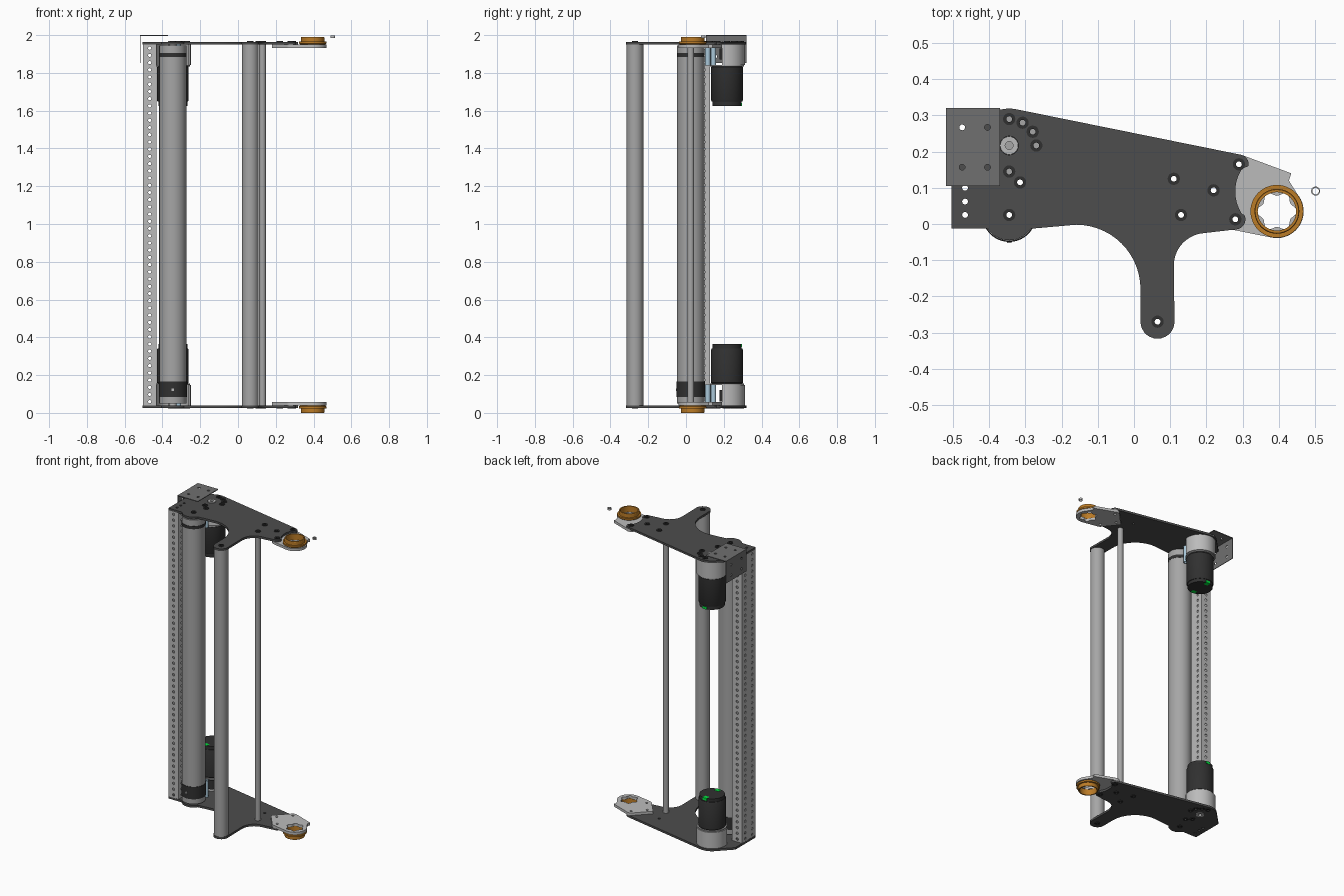
import bpy, bmesh, math
from mathutils import Vector

if "Cube" in bpy.data.objects:
    bpy.data.objects.remove(bpy.data.objects["Cube"])


def material(name, c):
    m = bpy.data.materials.new(name)
    m.diffuse_color = (*c, 1)
    m.use_nodes = True
    m.node_tree.nodes["Principled BSDF"].inputs["Base Color"].default_value = m.diffuse_color
    return m


DARK = material("dark_plate", (0.075, 0.075, 0.075))
BLACK = material("black_plastic", (0.03, 0.03, 0.03))
LIGHT = material("light_metal", (0.5, 0.5, 0.5))
GREY = material("grey_metal", (0.38, 0.38, 0.38))
BRACKET = material("bracket_grey", (0.16, 0.16, 0.16))
ORANGE = material("orange_bearing", (0.5, 0.2, 0.02))
GREEN = material("green_light", (0.0, 0.8, 0.05))
BLUE = material("pale_blue", (0.4, 0.58, 0.7))
TOP = 1.99  # lower parts at z are repeated at TOP - z


def finish(ob, mat):
    ob.data.materials.append(mat)
    bpy.ops.object.select_all(action='DESELECT')
    bpy.context.view_layer.objects.active = ob
    ob.select_set(True)
    bpy.ops.object.shade_smooth_by_angle(angle=math.radians(30))
    return ob


def mesh_object(name, bm, mat):
    bmesh.ops.remove_doubles(bm, verts=bm.verts, dist=1e-5)
    bmesh.ops.recalc_face_normals(bm, faces=bm.faces)
    me = bpy.data.meshes.new(name)
    bm.to_mesh(me)
    bm.free()
    ob = bpy.data.objects.new(name, me)
    bpy.context.collection.objects.link(ob)
    return finish(ob, mat)


def lathe(name, x, y, prof, mat, flip=False, n=40):
    """Spin a closed (radius, z) profile about a vertical axis."""
    bm = bmesh.new()
    rings = []
    for r, z in prof:
        z = TOP - z if flip else z
        rings.append([bm.verts.new((x + r * math.cos(2 * math.pi * i / n),
                                    y + r * math.sin(2 * math.pi * i / n), z)) for i in range(n)])
    for k in range(len(rings)):
        a, b = rings[k], rings[(k + 1) % len(rings)]
        if prof[k][0] < 1e-6 and prof[(k + 1) % len(prof)][0] < 1e-6:
            continue
        for i in range(n):
            j = (i + 1) % n
            bm.faces.new((a[i], a[j], b[j], b[i]))
    return mesh_object(name, bm, mat)


def pipe(name, x, y, r0, r1, z0, z1, mat, flip=False, n=40):
    return lathe(name, x, y, [(r0, z0), (r1, z0), (r1, z1), (r0, z1)], mat, flip, n)


def arc(cx, cy, r, a0, a1, n=14):
    return [(cx + r * math.cos(math.radians(a0 + (a1 - a0) * i / n)),
             cy + r * math.sin(math.radians(a0 + (a1 - a0) * i / n))) for i in range(n + 1)]


def circle(cx, cy, r, n=20):
    return arc(cx, cy, r, 0, 360, n)[:-1]


def sheet(name, outline, holes, z0, z1, mat, flip=False):
    """Flat plate: filled outline with holes, extruded in z."""
    cu = bpy.data.curves.new(name, 'CURVE')
    cu.dimensions, cu.fill_mode = '2D', 'BOTH'
    cu.extrude = (z1 - z0) / 2
    for loop in [outline] + holes:
        s = cu.splines.new('POLY')
        s.points.add(len(loop) - 1)
        for p, (x, y) in zip(s.points, loop):
            p.co = (x, y, 0, 1)
        s.use_cyclic_u = True
    ob = bpy.data.objects.new(name, cu)
    bpy.context.collection.objects.link(ob)
    mid = (z0 + z1) / 2
    ob.location.z = TOP - mid if flip else mid
    bpy.ops.object.select_all(action='DESELECT')
    bpy.context.view_layer.objects.active = ob
    ob.select_set(True)
    bpy.ops.object.convert(target='MESH')
    return finish(bpy.context.view_layer.objects.active, mat)


def box(name, loc, size, mat):
    bm = bmesh.new()
    bmesh.ops.create_cube(bm, size=1)
    for v in bm.verts:
        v.co = Vector([c * s + l for c, s, l in zip(v.co, size, loc)])
    return mesh_object(name, bm, mat)


MX, MY = -0.345, 0.217   # motor axis
RX, RY = -0.345, 0.025   # main roller axis
EX, EY = 0.395, 0.035    # bearing axis

# outline of the side plates
plate = ([(-0.505, -0.012)] + arc(RX, RY, 0.07, 213, 327) + arc(-0.16, -0.18, 0.178, 90, 0)
         + arc(0.065, -0.27, 0.047, 180, 360) + arc(0.2, -0.115, 0.09, 180, 95)
         + arc(0.28, 0.013, 0.028, -80, 25, 8) + arc(0.395, 0.09, 0.115, 213, 147)
         + arc(0.29, 0.165, 0.027, -10, 78, 8) + arc(MX, MY, 0.102, 79, 132) + [(-0.505, 0.2)])
bolts = [(-0.315, 0.115), (RX, RY), (0.11, 0.125), (0.13, 0.025), (0.22, 0.093), (0.29, 0.165),
         (0.28, 0.013), (0.065, -0.27), (-0.345, 0.29), (-0.308, 0.28), (-0.28, 0.255),
         (-0.27, 0.217), (-0.345, 0.145)]
tube_holes = [(-0.467, y) for y in (0.025, 0.062, 0.1)]
plate_holes = ([circle(x, y, 0.008) for x, y in bolts + tube_holes] + [circle(MX, MY, 0.026)])

# outline of the light end plates, with lobed centre hole
end = ([(0.18, 0.09)] + arc(0.28, 0.013, 0.03, 225, 262, 5) + arc(EX, EY, 0.074, 258, 400, 20)
       + [(0.428, 0.12), (0.435, 0.14)] + arc(0.29, 0.165, 0.027, 72, 135, 5))
star = [(EX + (0.049 + 0.006 * math.cos(6 * a)) * math.cos(a),
         EY + (0.049 + 0.006 * math.cos(6 * a)) * math.sin(a))
        for a in [2 * math.pi * i / 72 for i in range(72)]]
end_holes = [star] + [circle(x, y, 0.008) for x, y in bolts[4:7]]
cover = arc(MX, MY, 0.095, -16, 196, 30) + arc(MX, MY, 0.086, 196, -16, 30)

for flip in (False, True):
    s = "top_" if flip else "bottom_"
    sheet(s + "plate", plate, plate_holes, 0.026, 0.04, DARK, flip)
    sheet(s + "end_plate", end, end_holes, 0.04, 0.057, LIGHT, flip)
    for i, (x, y) in enumerate(bolts):
        pipe(s + f"bolt_{i}", x, y, 0.008, 0.017, 0.022, 0.03, BLACK, flip, 20)
    # stepped bearing
    lathe(s + "bearing", EX, EY, [(0.053, 0), (0.06, 0), (0.062, 0.003), (0.062, 0.024),
                                  (0.073, 0.024), (0.073, 0.034), (0.065, 0.04), (0.053, 0.04)],
          ORANGE, flip, 48)
    # gearbox and motor
    sheet(s + "gear_cover", cover, [], 0.04, 0.148, LIGHT, flip)
    sheet(s + "motor_mount", circle(MX, MY, 0.09, 40), [], 0.147, 0.155, GREY, flip)
    pipe(s + "drive_hub", MX, MY, 0.011, 0.025, 0.022, 0.147, LIGHT, flip, 24)
    pipe(s + "drive_pulley", MX, MY, 0.025, 0.04, 0.06, 0.12, BLACK, flip, 24)
    lathe(s + "motor", MX, MY, [(0, 0.155), (0.08, 0.155), (0.084, 0.16), (0.084, 0.335),
                                (0.08, 0.342), (0.077, 0.342), (0.077, 0.364), (0, 0.364)], BLACK, flip)
    for dy in (-0.06, 0.065):
        z = 0.357
        box(s + "motor_light", (MX, MY + dy, TOP - z if flip else z), (0.03, 0.028, 0.016), GREEN)
    for x, y in [(-0.345, 0.145), (-0.315, 0.115)]:
        pipe(s + "standoff", x, y, 0.008, 0.014, 0.04, 0.15, BLUE, flip, 20)

# main roller with its bands
pipe("main_roller", RX, RY, 0.062, 0.072, 0.05, 1.945, GREY, n=56)
for z in (0.055, 1.925):
    pipe("roller_end", RX, RY, 0.009, 0.063, z, z + 0.015, GREY)
    pipe("roller_axle", RX, RY, 0.008, 0.02, z - 0.015, z + 0.03, LIGHT, n=24)
pipe("roller_lower_band", RX, RY, 0.07, 0.0745, 0.083, 0.165, BLACK, n=56)
pipe("roller_upper_band", RX, RY, 0.07, 0.0735, 1.885, 1.905, BLACK, n=56)
box("band_screw", (RX, RY - 0.074, 0.122), (0.012, 0.006, 0.012), LIGHT)

# front roller and thin cross rod
pipe("front_roller", 0.065, -0.27, 0.036, 0.044, 0.04, 1.95, GREY, n=40)
pipe("cross_rod", 0.13, 0.025, 0.008, 0.018, 0.04, 1.95, GREY, n=24)

# perforated box tube: every cell is a rectangle with a round hole
bm = bmesh.new()
X0, X1, Y0, Y1, Z0, Z1, ROWS, SEG = -0.504, -0.431, -0.012, 0.128, 0.04, 1.95, 50, 16
H = (Z1 - Z0) / ROWS


def wall(place, u0, u1, cols):
    w = (u1 - u0) / cols
    for c in range(cols):
        for r in range(ROWS):
            uc, zc = u0 + (c + 0.5) * w, Z0 + (r + 0.5) * H
            inner, outer = [], []
            for i in range(SEG):
                a = 2 * math.pi * i / SEG
                ca, sa = math.cos(a), math.sin(a)
                m = max(abs(ca), abs(sa))
                inner.append(bm.verts.new(place(uc + 0.0085 * ca, zc + 0.0085 * sa)))
                outer.append(bm.verts.new(place(uc + ca / m * w / 2, zc + sa / m * H / 2)))
            for i in range(SEG):
                j = (i + 1) % SEG
                bm.faces.new((inner[i], outer[i], outer[j], inner[j]))


for y in (Y0, Y1):
    wall(lambda u, z, y=y: (u, y, z), X0, X1, 1)
for x in (X0, X1):
    wall(lambda u, z, x=x: (x, u, z), Y0, Y1, 2)
post = mesh_object("perforated_post", bm, LIGHT)
for p in post.data.polygons:
    p.use_smooth = False
centre = Vector(((X0 + X1) / 2, (Y0 + Y1) / 2, 0))
f = post.data.polygons[0]
outward = f.normal.dot(Vector((f.center.x, f.center.y, 0)) - centre) > 0
mod = post.modifiers.new("wall", 'SOLIDIFY')
mod.thickness, mod.offset = 0.005, (-1 if outward else 1)

# angle bracket at the top left corner
bh = [(u, y) for u in (-0.475, -0.405) for y in (0.157, 0.267)]
rect = [(-0.518, 0.105), (-0.37, 0.105), (-0.37, 0.32), (-0.518, 0.32)]
sheet("bracket_top", rect, [circle(x, y, 0.008) for x, y in bh], 1.995, 2.0, BRACKET)
flange = sheet("bracket_side", rect, [circle(x, y, 0.008) for x, y in bh], -0.002, 0.002, BRACKET)
for v in flange.data.vertices:
    x, y, z = v.co
    v.co = (-0.518 + z, y, 2.0 + (-0.518 - x))
flange.location = (0, 0, 0)

# small loose ring beside the bearing
pipe("small_ring", 0.502, 0.091, 0.009, 0.0125, 1.985, 1.997, LIGHT, n=24)
